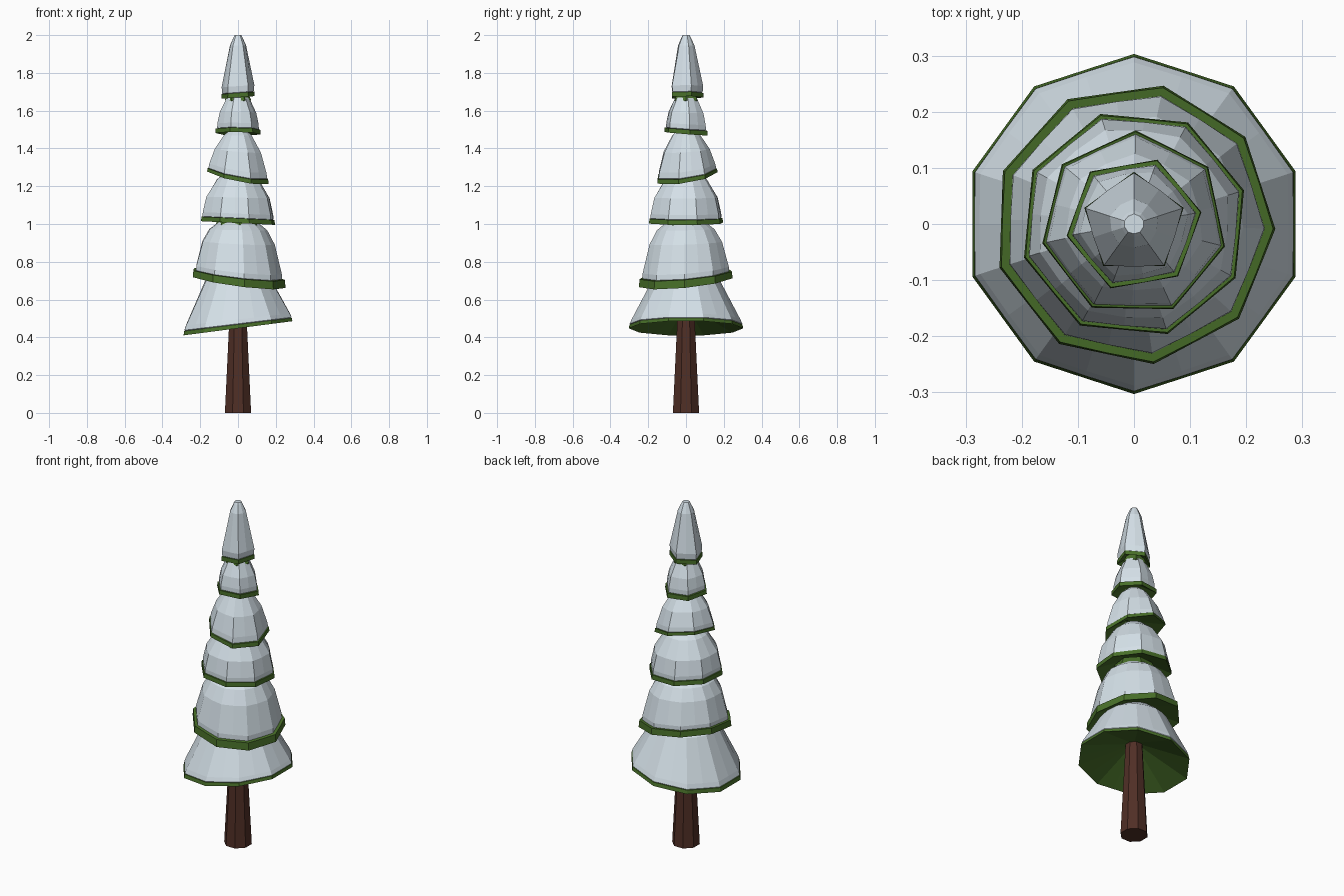
import bpy, bmesh
from math import sin, cos, pi, radians

if "Cube" in bpy.data.objects:
    bpy.data.objects.remove(bpy.data.objects["Cube"])


def material(name, rgb):
    m = bpy.data.materials.new(name)
    m.diffuse_color = (*rgb, 1)
    m.use_nodes = True
    m.node_tree.nodes["Principled BSDF"].inputs["Base Color"].default_value = m.diffuse_color
    return m


SNOW = material("snow", (0.69, 0.78, 0.84))
GREEN = material("needle green", (0.065, 0.16, 0.022))
BARK = material("bark brown", (0.08, 0.028, 0.019))


def loft(name, rings, mats, green_bands=0):
    """Join rings of points; the first bands use material 0, the rest material 1."""
    bm = bmesh.new()
    rows = [[bm.verts.new(p) for p in ring] for ring in rings]
    n = len(rows[0])
    bm.faces.new(rows[0][::-1])
    for k in range(len(rows) - 1):
        for i in range(n):
            j = (i + 1) % n
            f = bm.faces.new((rows[k][i], rows[k][j], rows[k + 1][j], rows[k + 1][i]))
            f.material_index = int(k >= green_bands and len(mats) > 1)
    bm.faces.new(rows[-1]).material_index = len(mats) - 1
    me = bpy.data.meshes.new(name)
    bm.to_mesh(me)
    bm.free()
    for m in mats:
        me.materials.append(m)
    ob = bpy.data.objects.new(name, me)
    bpy.context.collection.objects.link(ob)
    return ob


def ring(r, z, n, start):
    return [(r * cos(start + 2 * pi * i / n), r * sin(start + 2 * pi * i / n), z) for i in range(n)]


def tier(name, n, start, r, z, tilt, rim, snow):
    """Tilted n-sided skirt: hollow underside, green rim, snow cap (radius, height)."""
    start = radians(start)
    profile = [(0.04, z + 0.10 * r / 0.3), (r, z), (r * 0.985, z + rim),
               (snow[0][0] - 0.004, z + rim)] + snow
    top = profile[-1][1]
    rings = []
    for k, (pr, pz) in enumerate(profile):
        pts = []
        rise = (pz - z) / (top - z)
        for i in range(2 * n):
            a = start + pi * i / n
            # odd points are side midpoints, rounding out towards the top
            flat = cos(pi / n)
            q = pr * (flat + (1 - flat) * max(0, rise) * 0.8 if i % 2 else 1)
            x, y = q * cos(a), q * sin(a)
            fade = 0 if k == 0 else max(0, 1 - rise)
            pts.append((x, y, pz + fade * (tilt[0] * x + tilt[1] * y)))
        rings.append(pts)
    loft(name, rings, [GREEN, SNOW], 3)


# Trunk
loft("trunk", [ring(0.075, 0, 8, pi / 8), ring(0.052, 0.45, 8, pi / 8),
               ring(0.045, 0.6, 8, pi / 8)], [BARK])

# Snowy branch tiers, bottom to top
tier("tier_1", 10, 90, 0.303, 0.448, (0.13, 0.0), 0.02,
     [(0.298, 0.472), (0.288, 0.495), (0.18, 0.70), (0.08, 0.78)])
tier("tier_2", 9, -2, 0.252, 0.695, (-0.13, 0.10), 0.038,
     [(0.233, 0.735), (0.232, 0.76), (0.195, 0.90), (0.155, 0.97), (0.085, 1.025)])
tier("tier_3", 8, 17, 0.205, 1.005, (-0.05, 0.0), 0.025,
     [(0.196, 1.032), (0.195, 1.055), (0.175, 1.14), (0.115, 1.235), (0.06, 1.28)])
tier("tier_4", 7, 89, 0.167, 1.25, (-0.2, 0.15), 0.02,
     [(0.160, 1.273), (0.155, 1.30), (0.125, 1.39), (0.075, 1.47), (0.04, 1.50)])
tier("tier_5", 6, 10, 0.122, 1.478, (-0.02, -0.08), 0.024,
     [(0.112, 1.505), (0.111, 1.53), (0.098, 1.59), (0.062, 1.665), (0.03, 1.70)])
tier("tier_6", 5, 90, 0.093, 1.67, (0.08, 0.0), 0.024,
     [(0.088, 1.697), (0.091, 1.73), (0.045, 1.945), (0.024, 1.99), (0.018, 2.0)])

# Green needles poking through the snow at the tier tops
loft("needle_core_low", [ring(0.06, 0.90, 7, 0.3), ring(0.135, 0.965, 7, 0.3),
                         ring(0.10, 1.04, 7, 0.3)], [GREEN])
loft("needle_core_high", [ring(0.03, 1.62, 6, 0), ring(0.07, 1.655, 6, 0),
                          ring(0.05, 1.70, 6, 0)], [GREEN])
